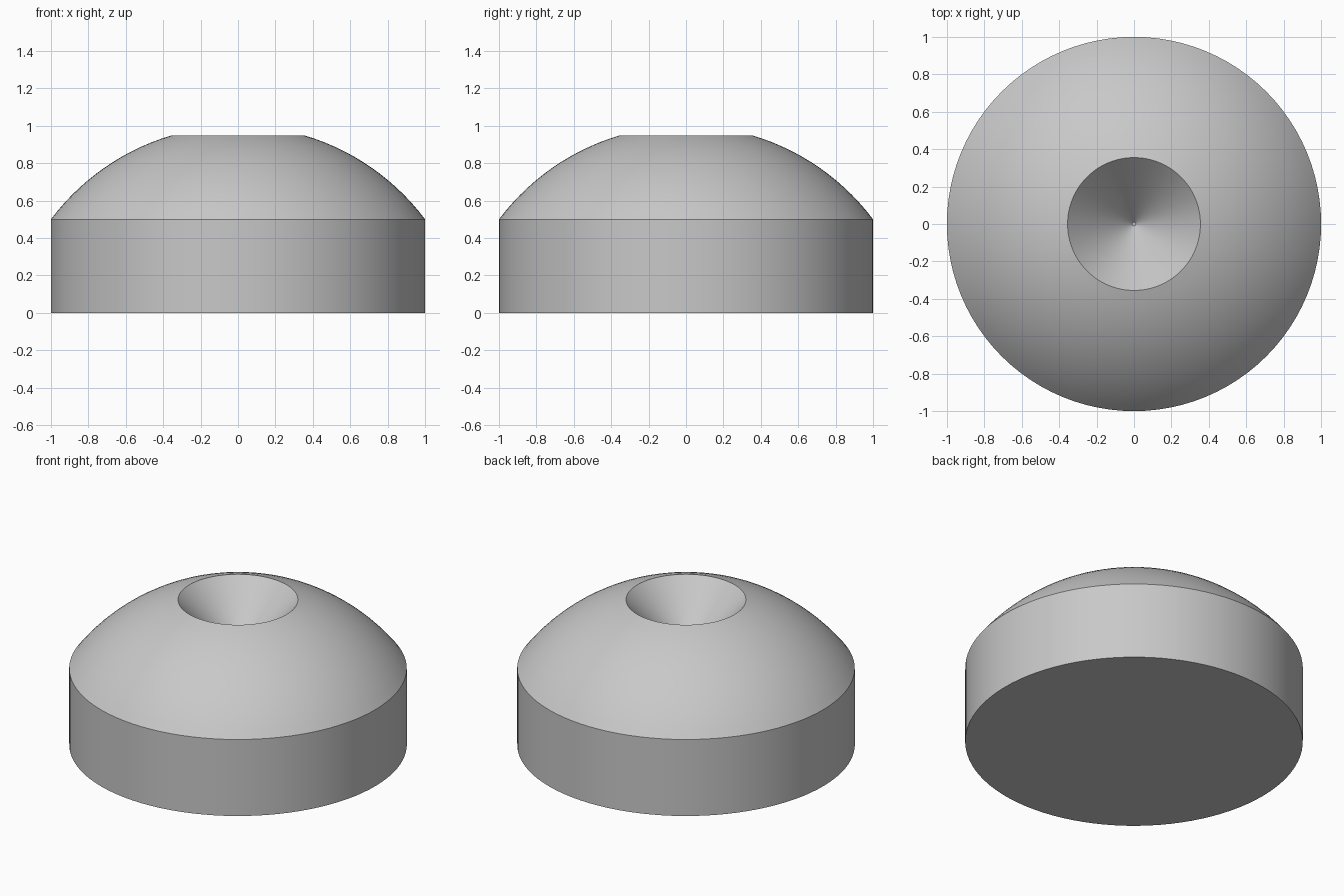
import bpy, bmesh, math

if "Cube" in bpy.data.objects:
    bpy.data.objects.remove(bpy.data.objects["Cube"])

SIDES = 96
DOME_R, DOME_Z = 1.25, -0.25      # sphere that forms the dome
RIM_R, TIP_R, TIP_Z = 0.355, 0.01, 0.59

grey = bpy.data.materials.new("plain grey")
grey.use_nodes = True
colour = (0.58, 0.58, 0.58, 1)
grey.diffuse_color = colour
grey.node_tree.nodes["Principled BSDF"].inputs["Base Color"].default_value = colour

# Half profile: base, straight wall, dome arc, countersunk cone
profile = [(1, 0)]
a0, a1 = math.asin(1 / DOME_R), math.asin(RIM_R / DOME_R)
steps = 14
for i in range(steps + 1):
    a = a0 + (a1 - a0) * i / steps
    profile.append((DOME_R * math.sin(a), DOME_Z + DOME_R * math.cos(a)))
profile.append((TIP_R, TIP_Z))

# Revolve the profile and close both ends with flat discs
bm = bmesh.new()
rings = []
for r, z in profile:
    rings.append([bm.verts.new((r * math.cos(t), r * math.sin(t), z))
                  for t in (math.tau * k / SIDES for k in range(SIDES))])
for low, high in zip(rings, rings[1:]):
    for k in range(SIDES):
        n = (k + 1) % SIDES
        bm.faces.new((low[k], low[n], high[n], high[k]))
bm.faces.new(rings[0][::-1])
bm.faces.new(rings[-1])

mesh = bpy.data.meshes.new("domed_foot")
bm.to_mesh(mesh)
bm.free()
mesh.materials.append(grey)
foot = bpy.data.objects.new("domed_foot", mesh)
bpy.context.collection.objects.link(foot)

# Smooth shading with sharp base, wall and rim edges
bpy.ops.object.select_all(action="DESELECT")
foot.select_set(True)
bpy.context.view_layer.objects.active = foot
bpy.ops.object.shade_smooth_by_angle(angle=math.radians(30))
